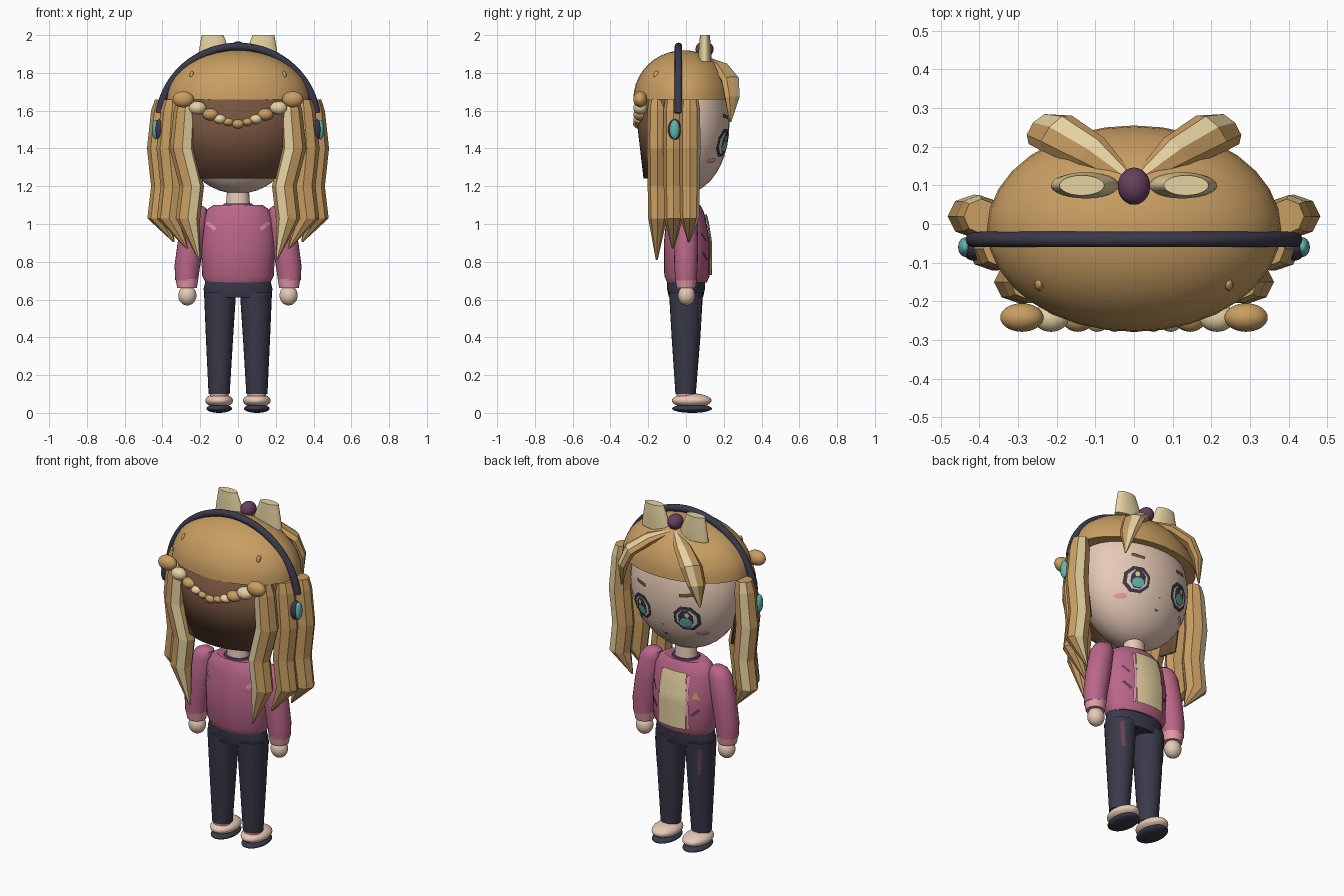
import bpy, bmesh, math
from mathutils import Vector

cube = bpy.data.objects.get("Cube")
if cube:
    bpy.data.objects.remove(cube)


def material(name, code):
    rgb = [int(code[i:i + 2], 16) / 255 for i in (0, 2, 4)]
    col = [c / 12.92 if c < 0.04 else ((c + 0.055) / 1.055) ** 2.4 for c in rgb] + [1]
    m = bpy.data.materials.new(name)
    m.use_nodes = True
    m.diffuse_color = col
    m.node_tree.nodes["Principled BSDF"].inputs["Base Color"].default_value = col
    return m


gold = material("golden hair", "C99E62")
cream = material("cream", "E6D3A2")
brown = material("dark brown", "74523E")
pink = material("rose jacket", "BA6688")
blush = material("light pink", "E39AA8")
navy = material("navy", "3A394A")
skin = material("skin", "EACDB9")
teal = material("teal", "62B5AC")
plum = material("plum", "66405C")


def finish(bm, name, mats, mirror=False, smooth=True):
    bmesh.ops.recalc_face_normals(bm, faces=bm.faces)
    me = bpy.data.meshes.new(name)
    bm.to_mesh(me)
    bm.free()
    ob = bpy.data.objects.new(name, me)
    bpy.context.collection.objects.link(ob)
    for m in mats:
        me.materials.append(m)
    if mirror:
        ob.modifiers.new("Mirror", "MIRROR").use_mirror_merge = False
    if smooth:
        bpy.ops.object.select_all(action='DESELECT')
        ob.select_set(True)
        bpy.context.view_layer.objects.active = ob
        bpy.ops.object.shade_smooth_by_angle(angle=math.radians(40))
    return ob


def ball(name, mat, centre, radii, mirror=False, cut=None):
    bm = bmesh.new()
    bmesh.ops.create_uvsphere(bm, u_segments=32, v_segments=20, radius=1)
    for v in bm.verts:
        v.co = Vector(c + r * p for c, r, p in zip(centre, radii, v.co))
    if cut is not None:
        res = bmesh.ops.bisect_plane(bm, geom=bm.verts[:] + bm.edges[:] + bm.faces[:],
                                     plane_co=(0, 0, cut), plane_no=(0, 0, -1), clear_outer=True)
        bmesh.ops.holes_fill(bm, edges=[e for e in res["geom_cut"] if isinstance(e, bmesh.types.BMEdge)])
    return finish(bm, name, [mat], mirror)


def loft(name, mats, rings, seg=24, mirror=False, smooth=True, stripe=None, side=None):
    """Skin elliptical rings (x, y, z, rx, ry); side turns the rings to follow the path."""
    bm = bmesh.new()
    pts = [Vector(r[:3]) for r in rings]
    loops = []
    for k, r in enumerate(rings):
        u, w = Vector((1, 0, 0)), Vector((0, 1, 0))
        if side:
            u = Vector(side).normalized()
            w = u.cross(pts[min(k + 1, len(pts) - 1)] - pts[max(k - 1, 0)]).normalized()
        angles = [math.tau * i / seg for i in range(seg)]
        loops.append([bm.verts.new(pts[k] + u * r[3] * math.cos(a) + w * r[4] * math.sin(a)) for a in angles])
    for lo, hi in zip(loops, loops[1:]):
        for i in range(seg):
            j = (i + 1) % seg
            f = bm.faces.new((lo[i], lo[j], hi[j], hi[i]))
            f.material_index = int(i == stripe)
    bm.faces.new(loops[0])
    bm.faces.new(loops[-1])
    return finish(bm, name, mats, mirror, smooth)


def ring_surface(rings):
    """Depth of a lofted body at (x, z)."""
    def depth(x, z):
        for a, b in zip(rings, rings[1:]):
            lo, hi = min(a[2], b[2]), max(a[2], b[2])
            if lo <= z <= hi:
                t = (z - a[2]) / (b[2] - a[2])
                cx, cy, _, rx, ry = [p + (q - p) * t for p, q in zip(a, b)]
                return cy, ry * math.sqrt(max(0, 1 - ((x - cx) / rx) ** 2))
        return 0, 0
    return depth


def face_surface(x, z):
    return -0.01, 0.24 * math.sqrt(max(0, 1 - (x / 0.33) ** 2 - ((z - 1.53) / 0.37) ** 2))


def decal(name, mat, outline, surface, lift=0.006, way=1, mirror=False):
    """Thin painted patch that follows a surface."""
    bm = bmesh.new()
    n = 4
    edge = []
    for p, q in zip(outline, outline[1:] + outline[:1]):
        edge += [(p[0] + (q[0] - p[0]) * i / n, p[1] + (q[1] - p[1]) * i / n) for i in range(n)]
    mx = sum(p[0] for p in edge) / len(edge)
    mz = sum(p[1] for p in edge) / len(edge)

    def put(x, z):
        cy, d = surface(x, z)
        return bm.verts.new((x, cy + way * (d + lift), z))
    loops = [[put(mx + (x - mx) * k / n, mz + (z - mz) * k / n) for x, z in edge] for k in range(1, n + 1)]
    mid = put(mx, mz)
    for i in range(len(edge)):
        j = (i + 1) % len(edge)
        bm.faces.new((mid, loops[0][i], loops[0][j]))
        for a, b in zip(loops, loops[1:]):
            bm.faces.new((a[i], a[j], b[j], b[i]))
    ob = finish(bm, name, [mat], mirror)
    # Make the patch face outwards
    if ob.data.polygons[0].normal.y * way < 0:
        ob.data.flip_normals()


def oval(x, z, rx, rz, n=8):
    return [(x + rx * math.cos(math.tau * (i + 0.5) / n), z + rz * math.sin(math.tau * (i + 0.5) / n))
            for i in range(n)]


def dash(x1, z1, x2, z2, w):
    d = Vector((x2 - x1, z2 - z1)).normalized() * w
    return [(x1 - d.y, z1 + d.x), (x1 + d.y, z1 - d.x), (x2 + d.y, z2 - d.x), (x2 - d.y, z2 + d.x)]


# Head, hair cap and back hair
ball("head", skin, (0, -0.01, 1.53), (0.33, 0.24, 0.37))
ball("hair_cap", gold, (0, -0.012, 1.66), (0.38, 0.267, 0.26), cut=1.66)
bm = bmesh.new()
arc = [math.pi + math.pi * i / 24 for i in range(25)]
top, low = [[bm.verts.new((rx * math.cos(a), -0.01 + ry * math.sin(a), z)) for a in arc]
            for rx, ry, z in ((0.36, 0.265, 1.67), (0.3, 0.215, 1.24))]
for i in range(24):
    bm.faces.new((top[i], low[i], low[i + 1], top[i + 1]))
back = finish(bm, "back_hair", [brown])
back.modifiers.new("Thickness", "SOLIDIFY").thickness = 0.015

# Zigzag side locks: centre x and y, tip x, tip z, stripe facet
for name, x, y, tx, tz, stripe in (("outer", 0.395, 0.02, 0.34, 0.905, 1),
                                   ("middle", 0.345, -0.065, 0.27, 0.87, None),
                                   ("inner", 0.275, -0.15, 0.205, 0.81, 5)):
    inward = 0.03 if name == "inner" else 0
    loft(name + "_hair_lock", [gold, cream],
         [(x, y, 1.66, 0.045, 0.045), (x + 0.005, y, 1.6, 0.06, 0.055), (x + 0.02, y, 1.4, 0.067, 0.056),
          (x - inward, y, 1.2, 0.065, 0.053), (x + 0.02 - inward, y, 1.03, 0.065, 0.05),
          (tx, y - 0.005, tz, 0.005, 0.005)], seg=8, mirror=True, smooth=False, stripe=stripe)

# Fringe
loft("fringe", [gold, cream],
     [(0.02, 0.12, 1.87, 0.02, 0.012), (0.11, 0.185, 1.83, 0.05, 0.03), (0.2, 0.235, 1.76, 0.06, 0.033),
      (0.24, 0.245, 1.67, 0.05, 0.028), (0.255, 0.235, 1.54, 0.005, 0.005)],
     seg=8, mirror=True, smooth=False, stripe=2, side=(0.65, -0.76, 0))

# Braid of beads across the back of the head
for i, (x, z, r) in enumerate(((0.29, 1.66, 0.056), (0.215, 1.615, 0.046), (0.145, 1.58, 0.042),
                               (0.095, 1.555, 0.034), (0.05, 1.54, 0.03))):
    ball("braid_bead", cream if i % 2 else gold, (x, -0.242, z), (r, 0.037, r * 0.76), mirror=True)
ball("braid_middle_bead", gold, (0, -0.25, 1.53), (0.033, 0.03, 0.025))
ball("hair_pin", gold, (0.245, -0.155, 1.785), (0.012, 0.018, 0.026), mirror=True)

# Bow
loft("bow_loop", [cream], [(0.125, 0.1, 1.86, 0.09, 0.034), (0.125, 0.1, 1.91, 0.083, 0.034),
                           (0.135, 0.1, 2.0, 0.058, 0.026)], mirror=True)
ball("bow_knot", plum, (0, 0.098, 1.925), (0.042, 0.048, 0.042))

# Headphones
curve = bpy.data.curves.new("headband", "CURVE")
curve.dimensions = '3D'
curve.bevel_depth = 0.02
curve.use_fill_caps = True
spline = curve.splines.new("POLY")
spline.points.add(40)
for i, p in enumerate(spline.points):
    a = math.radians(8 + 164 * i / 40)
    p.co = (0.42 * math.cos(a), -0.04, 1.53 + 0.41 * math.sin(a), 1)
curve.materials.append(navy)
bpy.context.collection.objects.link(bpy.data.objects.new("headband", curve))
ball("ear_cup", navy, (0.415, -0.06, 1.5), (0.03, 0.035, 0.055), mirror=True)
ball("ear_cup_light", teal, (0.437, -0.06, 1.5), (0.018, 0.025, 0.052), mirror=True)

# Face details, layered outwards
for name, mat, shape, lift in (
        ("eye_outline", navy, oval(0.145, 1.43, 0.074, 0.078), 0.006),
        ("eye_white", skin, oval(0.145, 1.428, 0.057, 0.058), 0.009),
        ("eye_iris", navy, oval(0.143, 1.43, 0.042, 0.055), 0.012),
        ("eye_glow", teal, oval(0.143, 1.41, 0.033, 0.028), 0.015),
        ("eye_glint", cream, oval(0.153, 1.455, 0.013, 0.015), 0.016),
        ("eyebrow", brown, dash(0.11, 1.565, 0.18, 0.0 + 1.575, 0.01), 0.006),
        ("cheek_blush", blush, oval(0.205, 1.335, 0.03, 0.014), 0.006)):
    decal(name, mat, shape, face_surface, lift, mirror=True)
decal("mouth", brown, [(-0.016, 1.305), (0.016, 1.305), (0, 1.29)], face_surface)
decal("nose", blush, oval(0, 1.365, 0.008, 0.005), face_surface)

# Neck and jacket
loft("neck", [skin], [(0, 0, 1.06, 0.068, 0.06), (0, 0, 1.12, 0.062, 0.055), (0, 0, 1.22, 0.055, 0.05)])
loft("collar", [plum], [(0, 0, 1.08, 0.09, 0.078), (0, 0, 1.108, 0.075, 0.068)])
torso = [(0, 0.005, 0.69, 0.172, 0.105), (0, 0.005, 0.725, 0.19, 0.12), (0, 0.005, 0.9, 0.197, 0.122),
         (0, 0, 1.03, 0.185, 0.105), (0, 0, 1.08, 0.16, 0.088), (0, 0, 1.1, 0.13, 0.075)]
loft("jacket", [pink], torso, seg=32)
on_torso = ring_surface(torso)
decal("shirt", cream, [(-0.075, 1.05), (0.075, 1.05), (0.085, 0.9), (0.085, 0.73), (-0.085, 0.73), (-0.085, 0.9)],
      on_torso, 0.012)
decal("jacket_edge", blush, dash(0.095, 0.73, 0.085, 1.04, 0.008), on_torso, 0.009, mirror=True)
decal("jacket_pocket", plum, dash(0.11, 0.81, 0.15, 0.85, 0.008), on_torso, mirror=True)
decal("badge", gold, [(-0.15, 0.91), (-0.11, 0.91), (-0.13, 0.955)], on_torso)
decal("chest_dash", plum, dash(0.12, 0.91, 0.15, 0.95, 0.006), on_torso)
decal("back_dash", blush, dash(0.12, 0.972, 0.165, 1.008, 0.01), on_torso, way=-1, mirror=True)

# Arms
loft("sleeve", [pink], [(0.21, 0, 1.095, 0.025, 0.025), (0.215, 0, 1.08, 0.05, 0.045), (0.225, 0, 1.04, 0.066, 0.06),
                        (0.25, 0, 0.9, 0.07, 0.064), (0.268, 0, 0.78, 0.068, 0.062), (0.272, 0, 0.7, 0.06, 0.057)],
     mirror=True)
loft("cuff", [blush], [(0.27, 0, 0.71, 0.06, 0.058), (0.27, 0, 0.66, 0.052, 0.05)], mirror=True)
ball("hand", skin, (0.268, 0.003, 0.622), (0.048, 0.045, 0.053), mirror=True)

# Trousers
loft("hips", [navy], [(0, 0, 0.61, 0.172, 0.09), (0, 0, 0.655, 0.183, 0.1), (0, 0, 0.7, 0.172, 0.1)])
leg = [(0.095, 0, 0.64, 0.085, 0.09), (0.098, 0, 0.4, 0.072, 0.076), (0.1, -0.002, 0.1, 0.056, 0.054)]
loft("trouser_leg", [navy], leg, mirror=True)
decal("trouser_stripe", plum, dash(0.135, 0.46, 0.145, 0.61, 0.009), ring_surface(leg), mirror=True)

# Feet
loft("sock", [blush], [(0.1, -0.002, 0.06, 0.048, 0.05), (0.1, -0.002, 0.12, 0.05, 0.048)], mirror=True)
ball("shoe", skin, (0.1, 0.03, 0.065), (0.073, 0.105, 0.038), mirror=True)
ball("shoe_sole", navy, (0.1, 0.032, 0.023), (0.068, 0.106, 0.023), mirror=True)
